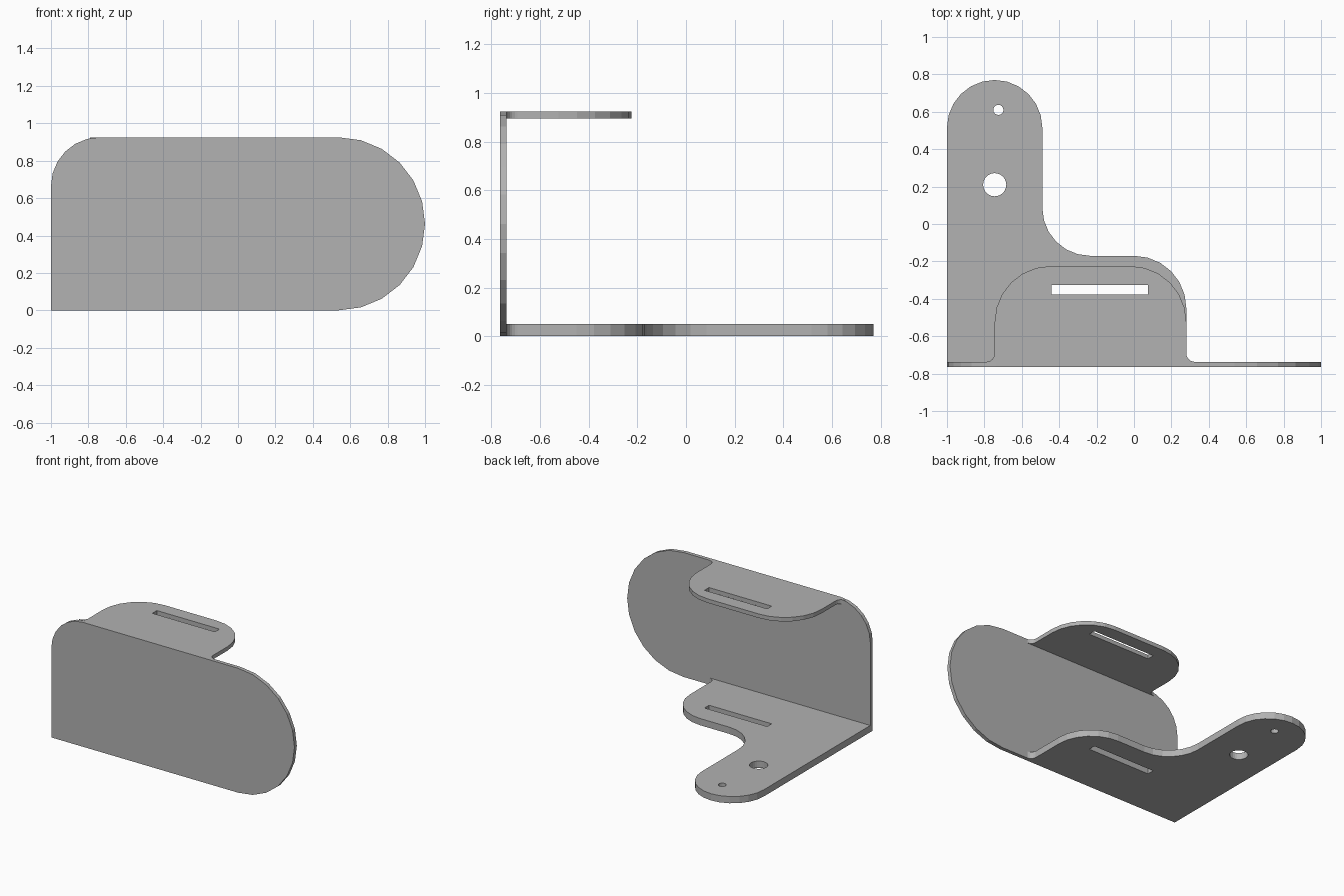
import bpy, bmesh
from math import sin, cos, pi, radians
from mathutils import Matrix

cube = bpy.data.objects.get("Cube")
if cube:
    bpy.data.objects.remove(cube, do_unlink=True)

grey = bpy.data.materials.new("sheet grey")
grey.use_nodes = True
tint = (0.445, 0.445, 0.445, 1)
grey.diffuse_color = tint
grey.node_tree.nodes["Principled BSDF"].inputs["Base Color"].default_value = tint


def arc(cx, cy, r, start, end, steps=6):
    """Points along an arc, angles in degrees."""
    return [(cx + r * cos(radians(start + (end - start) * i / steps)),
             cy + r * sin(radians(start + (end - start) * i / steps)))
            for i in range(steps + 1)]


def plate(name, loops, thickness, matrix):
    """Flat sheet from an outline plus hole loops, rising from its local z = 0."""
    curve = bpy.data.curves.new(name + " outline", "CURVE")
    curve.dimensions = "2D"
    curve.fill_mode = "BOTH"
    curve.extrude = thickness / 2
    for loop in loops:
        spline = curve.splines.new("POLY")
        spline.points.add(len(loop) - 1)
        for point, (x, y) in zip(spline.points, loop):
            point.co = (x, y, 0, 1)
        spline.use_cyclic_u = True
    source = bpy.data.objects.new(name + " outline", curve)
    bpy.context.collection.objects.link(source)
    evaluated = source.evaluated_get(bpy.context.evaluated_depsgraph_get())
    mesh = bpy.data.meshes.new_from_object(evaluated)
    bpy.data.objects.remove(source, do_unlink=True)
    bpy.data.curves.remove(curve)

    # Weld the caps to the walls and place the sheet
    bm = bmesh.new()
    bm.from_mesh(mesh)
    bmesh.ops.remove_doubles(bm, verts=bm.verts, dist=0.0002)
    bmesh.ops.translate(bm, verts=bm.verts, vec=(0, 0, thickness / 2))
    bm.transform(matrix)
    bmesh.ops.recalc_face_normals(bm, faces=bm.faces)
    for face in bm.faces:
        face.smooth = False
        face.material_index = 0
    bm.to_mesh(mesh)
    bm.free()
    mesh.name = name
    mesh.materials.clear()
    mesh.materials.append(grey)
    obj = bpy.data.objects.new(name, mesh)
    bpy.context.collection.objects.link(obj)
    return obj


height, front, inner = 0.925, -0.765, -0.737
slot = [(-0.44, -0.378), (0.075, -0.378), (0.075, -0.325), (-0.44, -0.325)]
large_hole = arc(-0.745, 0.21, 0.062, 0, 345, 23)
small_hole = arc(-0.725, 0.61, 0.027, 0, 337.5, 15)

# Upright front plate: one rounded top corner and a half-round end
half = height / 2
front_outline = ([(-1, 0)] + arc(1 - half, half, half, -90, 90, 12)
                 + arc(-0.74, height - 0.26, 0.26, 90, 180))
plate("front_plate", [front_outline], inner - front,
      Matrix.Translation((0, inner, 0)) @ Matrix.Rotation(pi / 2, 4, "X"))

# Base plate with a long rounded arm and a slotted lobe
base_outline = ([(-1, inner)]
                + arc(0.325, inner + 0.045, 0.045, 270, 180)
                + arc(0, -0.45, 0.28, 0, 90)
                + arc(-0.235, 0.085, 0.255, 270, 180)
                + arc(-0.745, 0.515, 0.255, 0, 180, 12))
plate("base_plate", [base_outline, slot, large_hole, small_hole], 0.05,
      Matrix.Identity(4))

# Slotted top flange, filleted into the front plate
top_outline = (arc(0.325, inner + 0.045, 0.045, 270, 180)
               + arc(-0.02, -0.525, 0.3, 0, 90)
               + arc(-0.445, -0.525, 0.3, 90, 180)
               + arc(-0.79, inner + 0.045, 0.045, 0, -90))
plate("top_flange", [top_outline, slot], 0.03,
      Matrix.Translation((0, 0, height - 0.03)))
